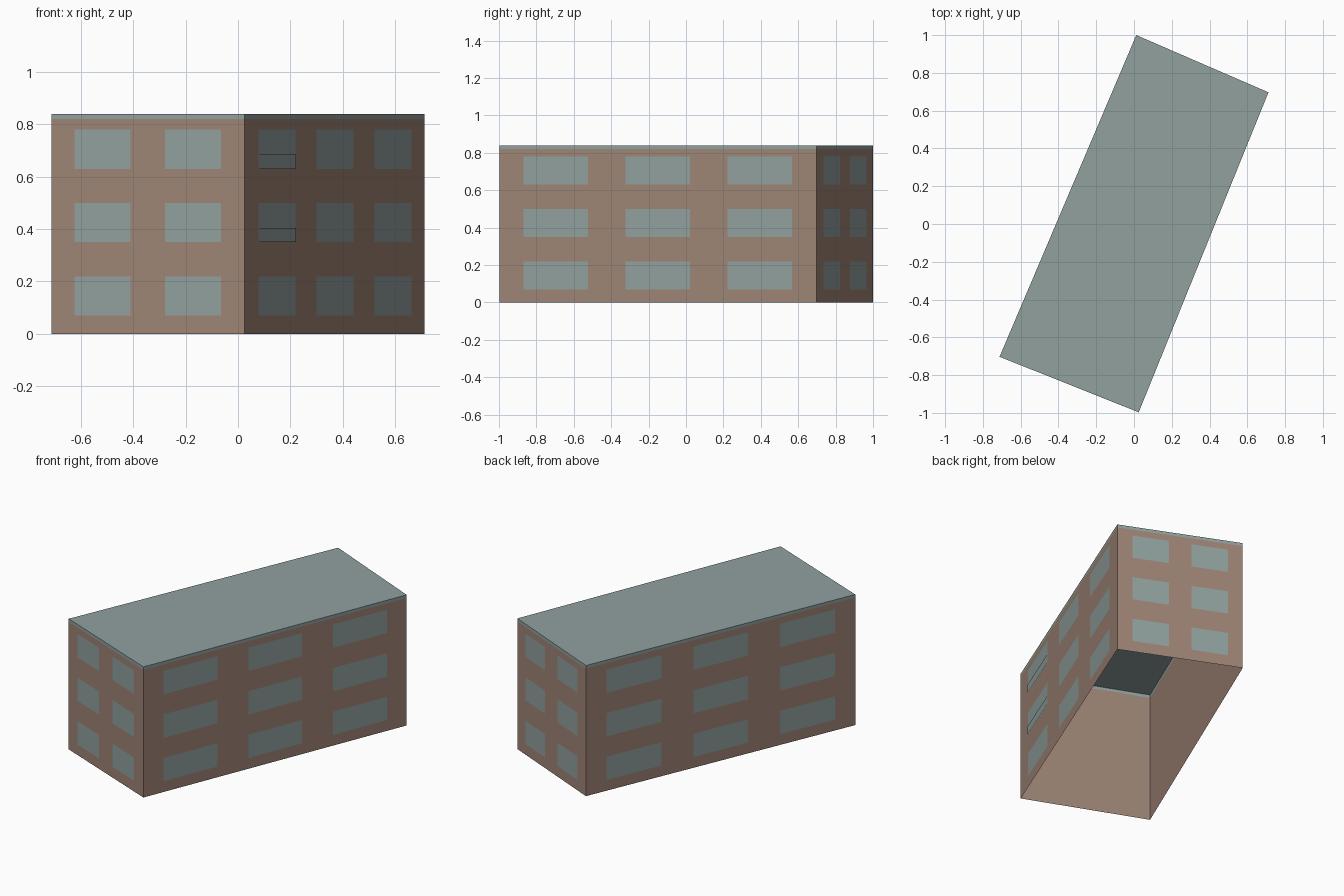
import bpy
from mathutils import Vector

cube = bpy.data.objects.get("Cube")
if cube:
    bpy.data.objects.remove(cube, do_unlink=True)


def material(name, colour):
    mat = bpy.data.materials.new(name)
    mat.use_nodes = True
    mat.diffuse_color = (*colour, 1)
    mat.node_tree.nodes["Principled BSDF"].inputs["Base Color"].default_value = (*colour, 1)
    return mat


wall_brown = material("wall_brown", (0.345, 0.232, 0.180))
pale_grey = material("pale_grey", (0.282, 0.356, 0.347))


def mesh_object(name, verts, faces, mat):
    mesh = bpy.data.meshes.new(name)
    mesh.from_pydata(verts, [], faces)
    mesh.materials.append(mat)
    obj = bpy.data.objects.new(name, mesh)
    bpy.context.collection.objects.link(obj)
    return obj


# Footprint, counter-clockwise from the front corner on the -x side
corners = [Vector(c) for c in ((-0.712, -0.703, 0), (0.025, -0.997, 0),
                               (0.712, 0.697, 0), (0.012, 1.0, 0))]
EAVES, TOP = 0.82, 0.84
UP = Vector((0, 0, 1))


def ring(low, high):
    verts = [c + UP * z for z in (low, high) for c in corners]
    faces = [(i, (i + 1) % 4, (i + 1) % 4 + 4, i + 4) for i in range(4)]
    return verts, faces


# Walls: open shell without a floor
mesh_object("walls", *ring(0, EAVES), wall_brown)

# Roof: thin edge band with a flat top
verts, faces = ring(EAVES, TOP)
mesh_object("roof", verts, faces + [(4, 5, 6, 7)], pale_grey)


def pane(name, side, span, low, high, offset):
    """Flat pane lying just outside one wall, span given along its length."""
    a, b = corners[side], corners[(side + 1) % 4]
    out = (b - a).cross(UP).normalized() * offset
    p, q = (a.lerp(b, t) + out for t in span)
    mesh_object(name, [p + UP * low, q + UP * low, q + UP * high, p + UP * high],
                [(0, 1, 2, 3)], pale_grey)


# Windows: two columns on the short walls, three on the long ones
short_spans = [(0.12, 0.41), (0.59, 0.88)]
long_spans = [(0.076, 0.28), (0.398, 0.602), (0.72, 0.924)]
wall_names = ["front", "left", "back", "right"]
for side, wall in enumerate(wall_names):
    for col, span in enumerate(long_spans if side % 2 else short_spans):
        for floor in range(3):
            sill = 0.07 + 0.28 * floor
            pane(f"{wall}_window_{floor}_{col}", side, span, sill, sill + 0.15, 0.002)

# Lower panels on two upper windows of the left wall
for floor in (1, 2):
    sill = 0.07 + 0.28 * floor
    pane(f"left_window_panel_{floor}", 1, long_spans[0], sill, sill + 0.055, 0.005)
